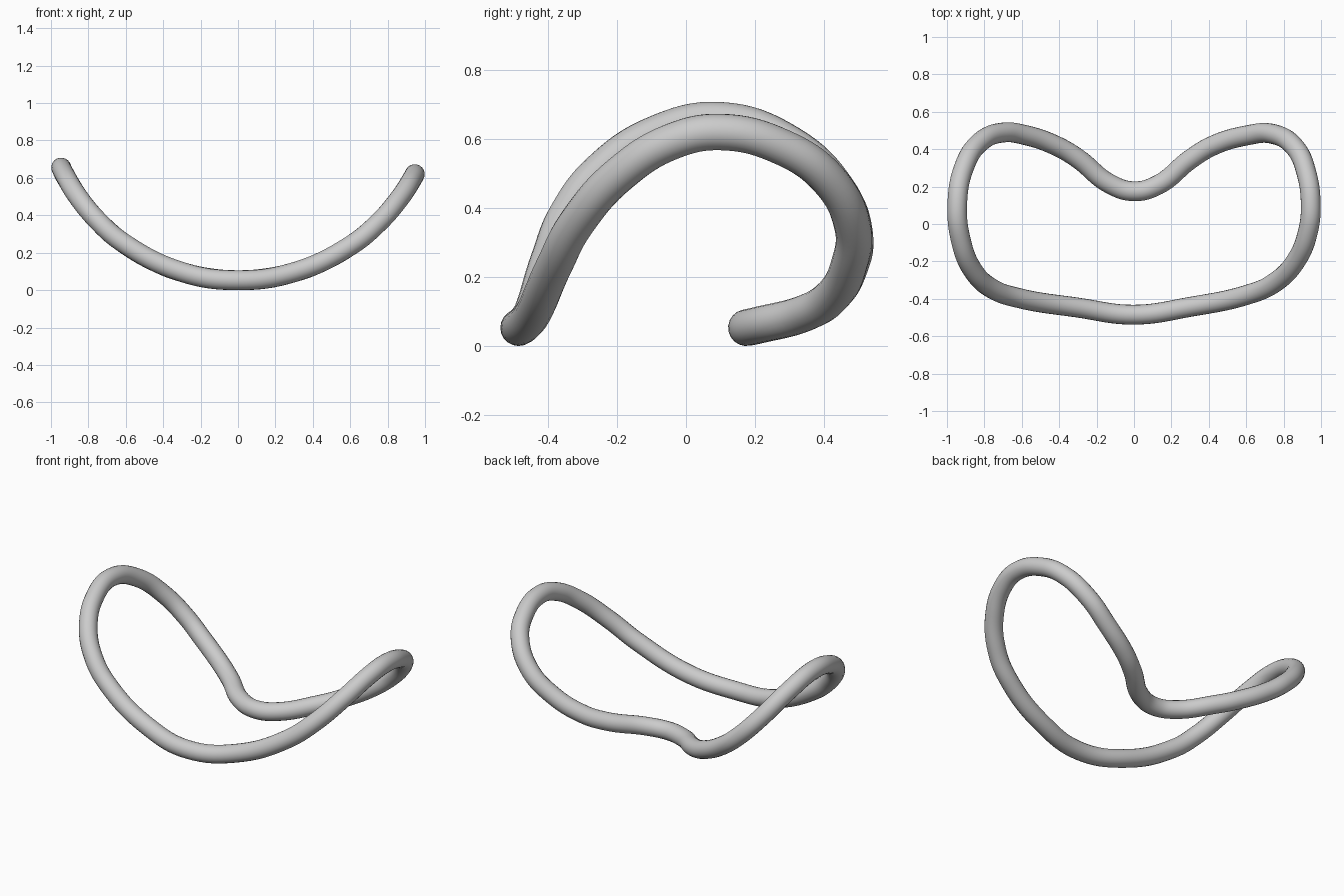
import bpy
import math

if "Cube" in bpy.data.objects:
    bpy.data.objects.remove(bpy.data.objects["Cube"])

R = 0.053  # tube radius

# closed loop seen from above; height follows a circular arc across x
PLAN = [(0, -0.485), (0.3, -0.443), (0.6, -0.38), (0.75, -0.315), (0.87, -0.19),
        (0.93, -0.04), (0.945, 0.1), (0.92, 0.28), (0.86, 0.41), (0.74, 0.482),
        (0.6, 0.473), (0.42, 0.418), (0.3, 0.345), (0.13, 0.21), (0, 0.175),
        (-0.13, 0.215), (-0.3, 0.35), (-0.42, 0.42), (-0.58, 0.475), (-0.7, 0.489),
        (-0.82, 0.44), (-0.91, 0.3), (-0.945, 0.1), (-0.925, -0.09), (-0.86, -0.25),
        (-0.76, -0.345), (-0.62, -0.395), (-0.3, -0.447)]


def height(x):
    r = 1.071 if x > 0 else 1.043
    return R + r - math.sqrt(r * r - x * x)


# bent tube ring
cu = bpy.data.curves.new("bent_ring", 'CURVE')
cu.dimensions = '3D'
cu.bevel_depth = R
cu.bevel_resolution = 8
cu.resolution_u = 8
sp = cu.splines.new('BEZIER')
sp.bezier_points.add(len(PLAN) - 1)
for p, (x, y) in zip(sp.bezier_points, PLAN):
    p.co = (x, y, height(x))
    p.handle_left_type = p.handle_right_type = 'AUTO'
sp.use_cyclic_u = True
ring = bpy.data.objects.new("bent_ring", cu)
bpy.context.collection.objects.link(ring)

# turn into a smooth mesh
bpy.context.view_layer.objects.active = ring
ring.select_set(True)
bpy.ops.object.convert(target='MESH')
bpy.ops.object.shade_smooth()
